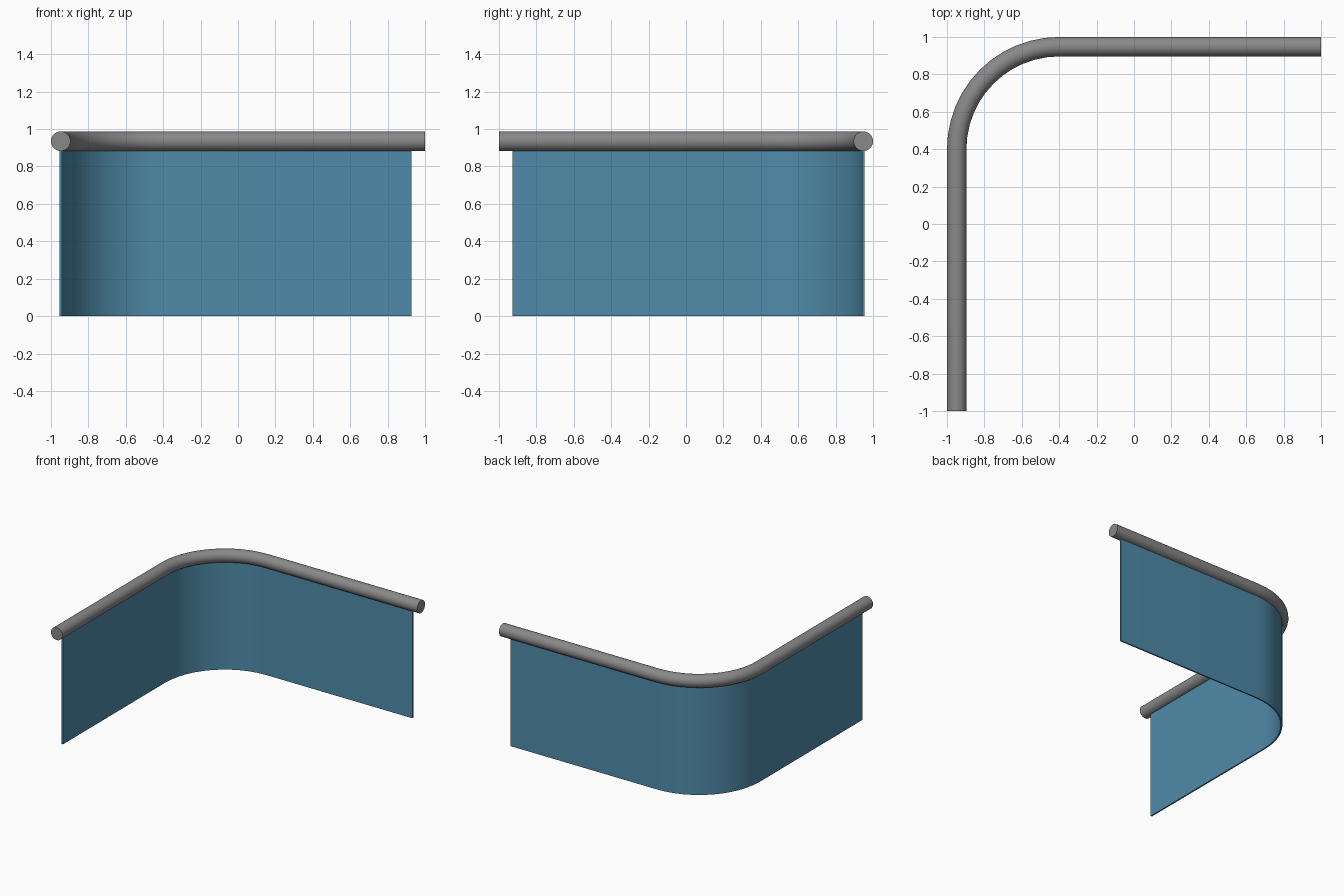
import bpy, bmesh, math
from mathutils import Vector

if "Cube" in bpy.data.objects:
    bpy.data.objects.remove(bpy.data.objects["Cube"])

C = 0.948      # distance of the centreline from the middle
R = 0.548      # corner radius


def material(name, rgb):
    m = bpy.data.materials.new(name)
    m.diffuse_color = (*rgb, 1)
    m.use_nodes = True
    m.node_tree.nodes["Principled BSDF"].inputs["Base Color"].default_value = m.diffuse_color
    return m


def path(end, steps=12):
    """L-shaped centreline with a rounded corner."""
    pts = [Vector((-C, -end, 0))]
    for i in range(steps + 1):
        a = math.pi - i / steps * math.pi / 2
        pts.append(Vector((-C + R + R * math.cos(a), C - R + R * math.sin(a), 0)))
    return pts + [Vector((end, C, 0))]


def sweep(name, pts, section, mat):
    """Sweep a closed (sideways, height) section along a flat path."""
    bm = bmesh.new()
    rings = []
    for i, p in enumerate(pts):
        t = (pts[min(i + 1, len(pts) - 1)] - p).normalized() + (p - pts[max(i - 1, 0)]).normalized()
        t.normalize()
        if i == 1:
            t = Vector((0, 1, 0))
        elif i == len(pts) - 2:
            t = Vector((1, 0, 0))
        side = Vector((t.y, -t.x, 0))
        rings.append([bm.verts.new(p + side * s + Vector((0, 0, h))) for s, h in section])
    n = len(section)
    for a, b in zip(rings, rings[1:]):
        for k in range(n):
            bm.faces.new((a[k], a[(k + 1) % n], b[(k + 1) % n], b[k]))
    bm.faces.new(rings[0])
    bm.faces.new(rings[-1])
    bmesh.ops.recalc_face_normals(bm, faces=bm.faces)
    me = bpy.data.meshes.new(name)
    bm.to_mesh(me)
    bm.free()
    ob = bpy.data.objects.new(name, me)
    bpy.context.collection.objects.link(ob)
    me.materials.append(mat)
    bpy.context.view_layer.objects.active = ob
    ob.select_set(True)
    bpy.ops.object.shade_smooth_by_angle(angle=math.radians(35))
    ob.select_set(False)
    return ob


# round top rail
circle = [(0.052 * math.cos(k * math.tau / 32), 0.935 + 0.052 * math.sin(k * math.tau / 32))
          for k in range(32)]
sweep("top_rail", path(1.0), circle, material("rail grey", (0.25, 0.25, 0.25)))

# thin curved panel hanging below the rail
T = 0.006
sweep("panel", path(0.927), [(-T, 0), (T, 0), (T, 0.9), (-T, 0.9)],
      material("panel blue", (0.08, 0.26, 0.4)))
